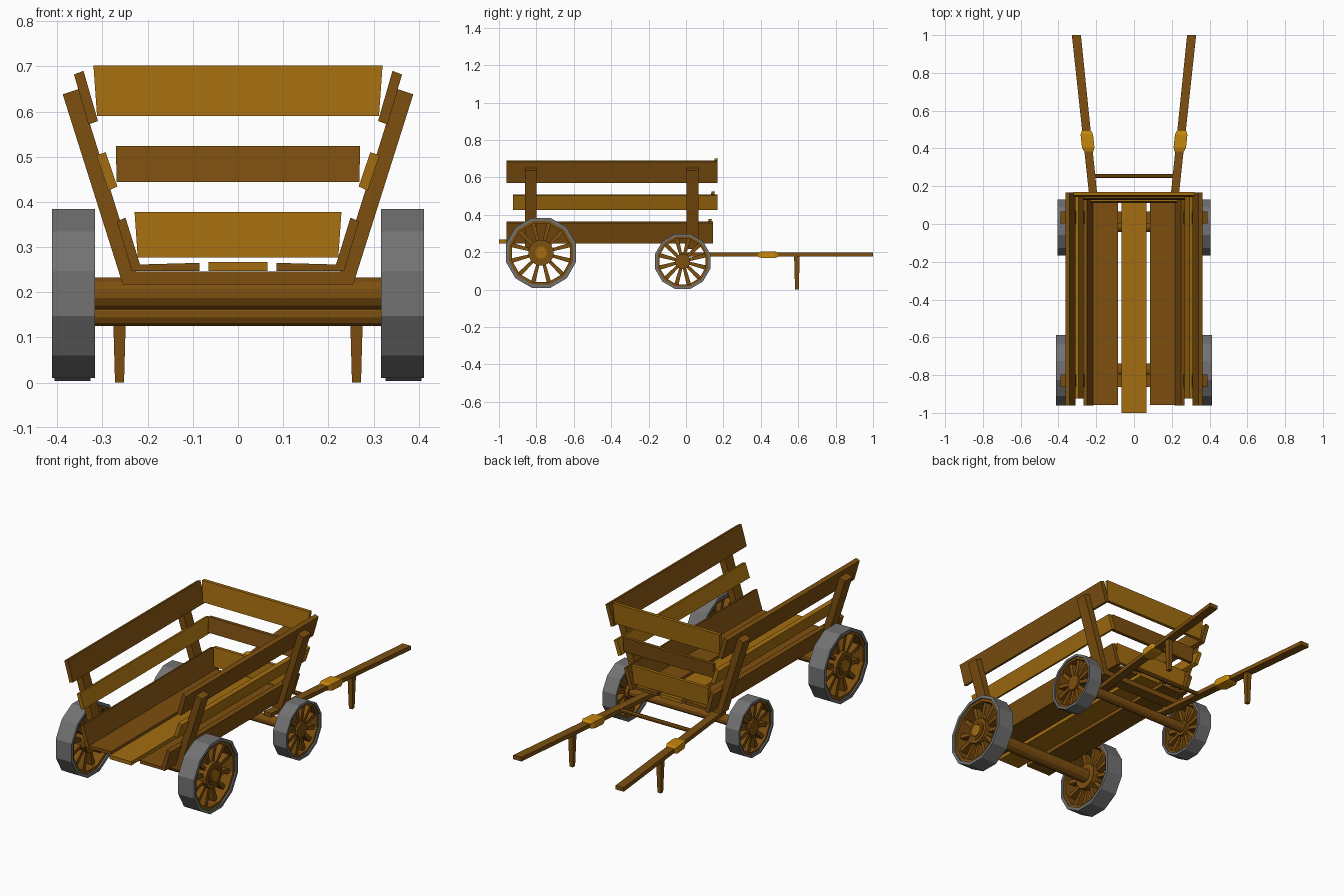
import bpy, bmesh, math
from mathutils import Vector

if "Cube" in bpy.data.objects:
    bpy.data.objects.remove(bpy.data.objects["Cube"])


def mat(name, rgb):
    m = bpy.data.materials.new(name)
    m.diffuse_color = (*rgb, 1)
    m.use_nodes = True
    m.node_tree.nodes["Principled BSDF"].inputs["Base Color"].default_value = m.diffuse_color
    return m


DARK = mat("dark wood", (0.205, 0.078, 0.005))
LIGHT = mat("light wood", (0.37, 0.155, 0.005))
WRAP = mat("orange binding", (0.56, 0.24, 0.004))
IRON = mat("grey iron", (0.17, 0.17, 0.17))


def finish(name, bm, m):
    bmesh.ops.recalc_face_normals(bm, faces=bm.faces)
    me = bpy.data.meshes.new(name)
    bm.to_mesh(me)
    bm.free()
    me.materials.append(m)
    ob = bpy.data.objects.new(name, me)
    bpy.context.collection.objects.link(ob)
    return ob


def loft(name, sections, m):
    """Closed solid through matching polygon sections."""
    bm = bmesh.new()
    rings = [[bm.verts.new(p) for p in s] for s in sections]
    n = len(rings[0])
    for a, b in zip(rings, rings[1:]):
        for i in range(n):
            j = (i + 1) % n
            bm.faces.new((a[i], a[j], b[j], b[i]))
    bm.faces.new(rings[0])
    bm.faces.new(rings[-1])
    return finish(name, bm, m)


def prism_y(name, pts, y0, y1, m):
    return loft(name, [[(x, y, z) for x, z in pts] for y in (y0, y1)], m)


def rod_x(name, x0, x1, y, z, r, m, n=12):
    def ring(x):
        return [(x, y + r * math.cos(math.tau * (i + .5) / n),
                 z + r * math.sin(math.tau * (i + .5) / n)) for i in range(n)]
    return loft(name, [ring(x0), ring(x1)], m)


def ring_x(name, x0, x1, y, z, ro, ri, m, n=12):
    bm = bmesh.new()
    loops = []
    for i in range(n):
        a = math.tau * (i + .5) / n
        loops.append([bm.verts.new((x, y + r * math.cos(a), z + r * math.sin(a)))
                      for x, r in ((x0, ro), (x1, ro), (x1, ri), (x0, ri))])
    for i in range(n):
        a, b = loops[i], loops[(i + 1) % n]
        for k in range(4):
            l = (k + 1) % 4
            bm.faces.new((a[k], a[l], b[l], b[k]))
    return finish(name, bm, m)


def wheel(tag, s, x0, x1, y, z, r, hub, count):
    xm = (x0 + x1) / 2
    ring_x(tag + "_tyre", s * x0, s * x1, y, z, r, r * .91, IRON)
    ring_x(tag + "_felloe", s * (x0 + .008), s * (x1 - .008), y, z, r * .92, r * .83, DARK)
    rod_x(tag + "_hub", s * (x0 + .005), s * (x1 - .012), y, z, hub, DARK)
    # Spokes
    for i in range(count):
        a = math.tau * (i + .5) / count
        d = Vector((0, math.cos(a), math.sin(a)))
        t = Vector((0, -math.sin(a), math.cos(a)))
        c = Vector((s * xm, y, z))
        secs = []
        for rad, w in ((hub * .8, .008), (r * .86, .012)):
            secs.append([c + d * rad + t * (w * u) + Vector((.018 * v, 0, 0))
                         for u, v in ((-1, -1), (1, -1), (1, 1), (-1, 1))])
        loft(tag + "_spoke", secs, DARK)


# Axles
rod_x("rear_axle", -.35, .35, -.775, .197, .037, DARK)
rod_x("front_axle", -.35, .35, -.015, .151, .027, DARK)

for s, side in ((1, "right"), (-1, "left")):
    # Wheels
    wheel("rear_wheel_" + side, s, .317, .412, -.775, .197, .1936, .07, 12)
    ring_x("rear_hub_collar_" + side, s * .39, s * .405, -.775, .197, .05, .036, DARK)
    rod_x("rear_axle_cap_" + side, s * .38, s * .408, -.775, .197, .032, LIGHT)
    wheel("front_wheel_" + side, s, .326, .406, -.018, .151, .153, .042, 12)

    # Leaning side planks
    for name, y0, y1, m, pts in (
        ("top", -.96, .168, DARK, ((.342, .69), (.363, .682), (.331, .571), (.310, .579))),
        ("middle", -.925, .168, LIGHT, ((.293, .51), (.313, .503), (.287, .425), (.267, .434))),
        ("bottom", -.96, .145, DARK, ((.249, .365), (.268, .357), (.235, .247), (.214, .252)))):
        prism_y(f"{name}_side_plank_{side}", [(s * x, z) for x, z in pts], y0, y1, m)

    # Side floor board
    prism_y("floor_board_" + side, [(s * x, z) for x, z in
            ((.085, .247), (.23, .247), (.23, .261), (.085, .265))], -.957, .125, DARK)

    # Shaft, binding and prop leg
    def sx(y):
        return s * (.2 + .105 * y)

    def box_section(y, w, h, z=.187):
        return [(sx(y) + w * u, y, z + h * v)
                for u, v in ((-1, -1), (1, -1), (1, 1), (-1, 1))]
    loft("shaft_" + side, [box_section(-.03, .021, .011), box_section(1, .024, .011)], DARK)
    loft("shaft_binding_" + side, [box_section(.385, .025, .012), box_section(.405, .033, .018),
         box_section(.475, .033, .018), box_section(.492, .025, .012)], WRAP)
    loft("prop_leg_" + side, [[(sx(.593) + w * u, .593 + w * v, z)
         for u, v in ((-1, -1), (1, -1), (1, 1), (-1, 1))]
         for z, w in ((0, .010), (.18, .015))], DARK)

# Centre floor board
prism_y("floor_board_centre", [(-.065, .247), (.065, .247), (.065, .267), (-.065, .267)],
        -1, .13, LIGHT)

# U-shaped frames carrying the body
half = [(.255, .217), (.388, .638), (.352, .65), (.226, .246)]
frame = half + [(-x, z) for x, z in reversed(half)]
for name, y0 in (("rear_frame", -.862), ("front_frame", .003)):
    prism_y(name, frame, y0, y0 + .064, DARK)

# Boards closing the shaft end
for name, z0, z1, w0, w1, y, m in (("top", .59, .702, .312, .32, .148, LIGHT),
                                   ("middle", .444, .524, .269, .27, .132, DARK),
                                   ("bottom", .277, .378, .222, .229, .116, LIGHT)):
    loft(name + "_end_board", [[(-w, yy, z), (w, yy, z), (w, yy + .018, z), (-w, yy + .018, z)]
         for z, w, yy in ((z0, w0, y - .006), (z1, w1, y + .004))], m)

# Crossbar between shafts
rod_x("shaft_crossbar", -.222, .222, .254, .187, .011, DARK, 8)
